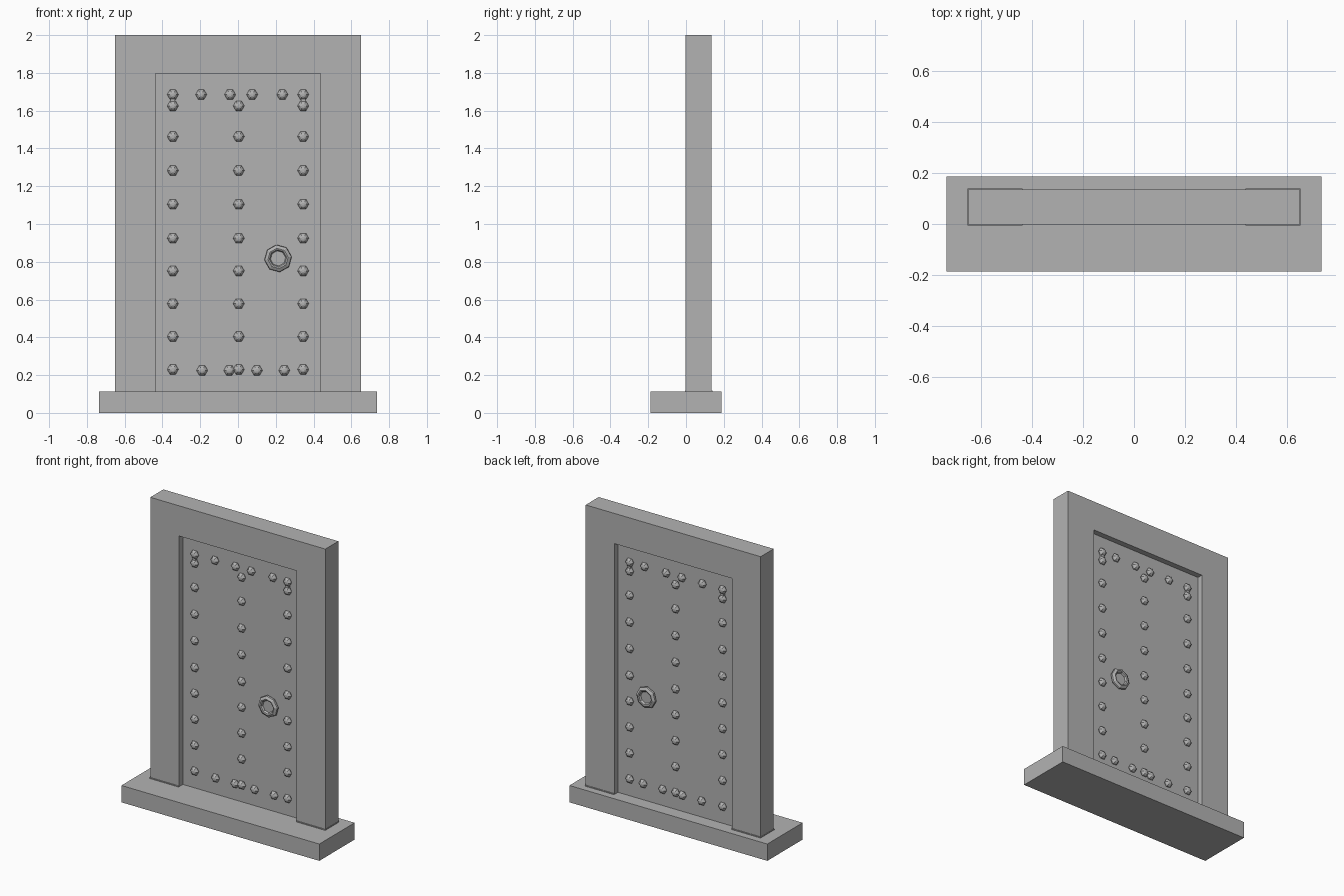
import bpy, bmesh, math

if "Cube" in bpy.data.objects:
    bpy.data.objects.remove(bpy.data.objects["Cube"])

stone = bpy.data.materials.new("grey")
stone.diffuse_color = (0.45, 0.45, 0.45, 1)
stone.use_nodes = True
stone.node_tree.nodes["Principled BSDF"].inputs["Base Color"].default_value = stone.diffuse_color


def finish(bm, name):
    bmesh.ops.recalc_face_normals(bm, faces=bm.faces)
    mesh = bpy.data.meshes.new(name)
    bm.to_mesh(mesh)
    bm.free()
    mesh.materials.append(stone)
    obj = bpy.data.objects.new(name, mesh)
    bpy.context.collection.objects.link(obj)
    return obj


def box(name, x0, x1, y0, y1, z0, z1):
    bm = bmesh.new()
    bmesh.ops.create_cube(bm, size=1)
    for v in bm.verts:
        v.co = ((x0 + x1) / 2 + v.co.x * (x1 - x0),
                (y0 + y1) / 2 + v.co.y * (y1 - y0),
                (z0 + z1) / 2 + v.co.z * (z1 - z0))
    return finish(bm, name)


def lathe(bm, x, y, z, out, profile, sides, turn=0.0):
    """Faceted boss turned around the y axis; profile is (radius, height)."""
    rings = []
    for r, h in profile:
        rings.append([bm.verts.new((
            x + r * math.cos(turn + math.tau * i / sides), y + out * h,
            z + r * math.sin(turn + math.tau * i / sides))) for i in range(sides)])
    for a, b in zip(rings, rings[1:]):
        for i in range(sides):
            j = (i + 1) % sides
            bm.faces.new((a[i], a[j], b[j], b[i]))
    bm.faces.new(rings[0])
    bm.faces.new(rings[-1])


# Threshold slab
box("threshold", -0.735, 0.735, -0.187, 0.187, 0, 0.113)

# Frame: one arch-shaped outline pushed through in depth
Y0, Y1 = -0.002, 0.136
outline = [(-0.65, 0.113), (-0.65, 2), (0.65, 2), (0.65, 0.113),
           (0.437, 0.113), (0.437, 1.797), (-0.437, 1.797), (-0.437, 0.113)]
bm = bmesh.new()
face = bm.faces.new([bm.verts.new((x, Y0, z)) for x, z in outline])
new = bmesh.ops.extrude_face_region(bm, geom=[face])["geom"]
bmesh.ops.translate(bm, vec=(0, Y1 - Y0, 0),
                    verts=[g for g in new if isinstance(g, bmesh.types.BMVert)])
finish(bm, "door_frame")

# Thin feet of the frame
for side, x0, x1 in (("left", -0.652, -0.437), ("right", 0.437, 0.652)):
    box(side + "_frame_foot", x0, x1, Y0 - 0.004, Y1 + 0.004, 0.11, 0.119)

# Recessed door leaf
FRONT, BACK = 0.04, 0.098
box("door_leaf", -0.44, 0.44, FRONT, BACK, 0.11, 1.80)

# Stud positions: three columns, then top and bottom rows
heights = [1.625, 1.463, 1.283, 1.105, 0.925, 0.752, 0.578, 0.404, 0.23]
studs = [(x, z) for x in (-0.345, 0.004, 0.345) for z in heights]
studs += [(x, 1.685) for x in (-0.345, -0.195, -0.042, 0.075, 0.235, 0.345)]
studs += [(x, 0.225) for x in (-0.19, -0.046, 0.1, 0.245)]
stud_profile = [(0.024, -0.003), (0.03, 0.007), (0.026, 0.015),
                (0.017, 0.023), (0.008, 0.026)]
knob_profile = [(0.05, -0.003), (0.056, 0.008), (0.073, 0.016), (0.071, 0.027),
                (0.054, 0.037), (0.046, 0.034), (0.040, 0.022)]

for side, y, out in (("front", FRONT, -1), ("back", BACK, 1)):
    bm = bmesh.new()
    for x, z in studs:
        lathe(bm, x, y, z, out, stud_profile, 6)
    # Short bars joining the paired studs
    finish(bm, side + "_studs")
    for x in (-0.345, 0.345):
        lo, hi = sorted((y - out * 0.002, y + out * 0.015))
        box(side + "_stud_link", x - 0.012, x + 0.012, lo, hi, 1.63, 1.68)
    # Faceted dished door knob
    bm = bmesh.new()
    lathe(bm, 0.212, y, 0.818, out, knob_profile, 8, 0.12)
    finish(bm, side + "_knob")
